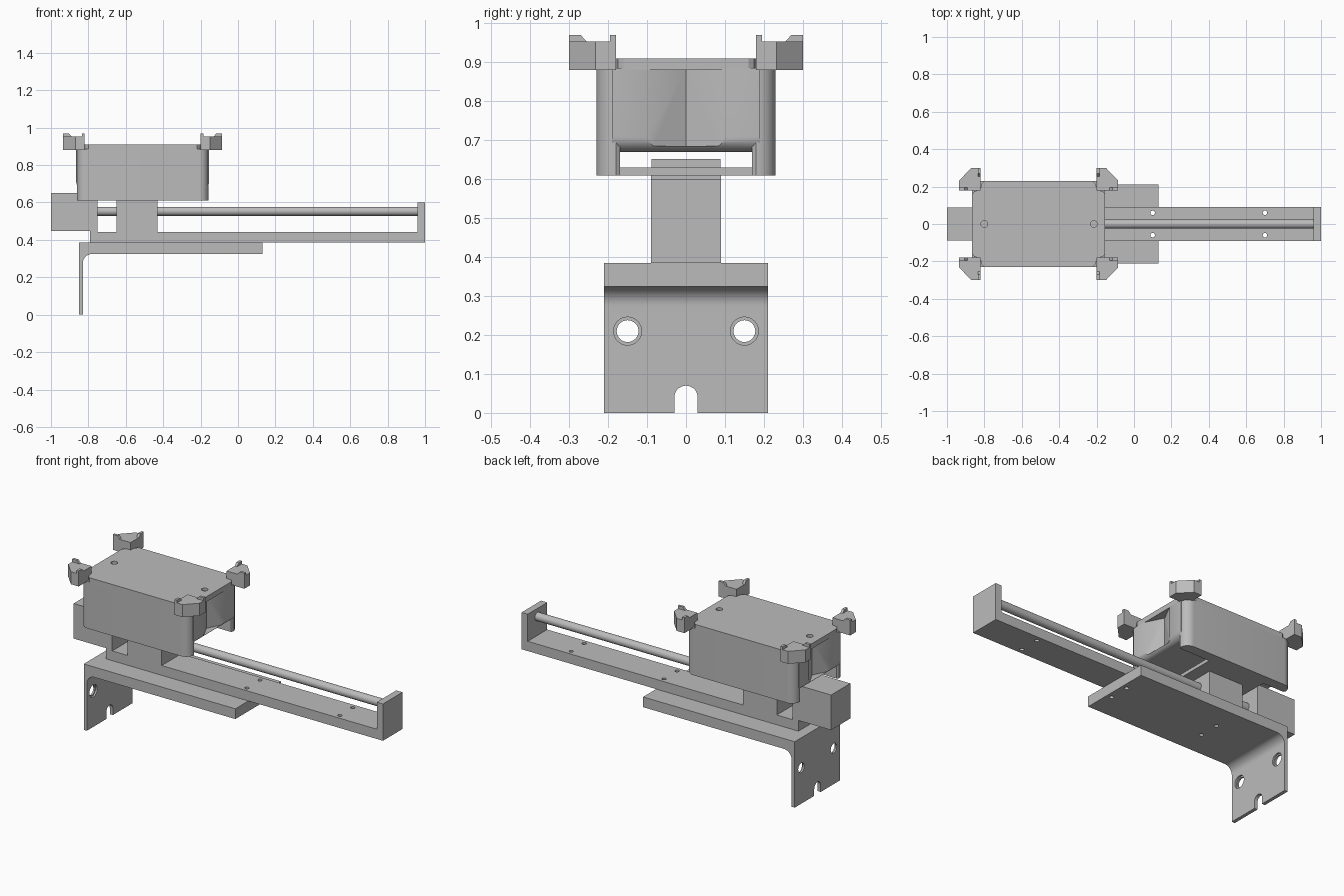
import bpy, bmesh, math
from mathutils import Vector

if "Cube" in bpy.data.objects:
    bpy.data.objects.remove(bpy.data.objects["Cube"])

grey = bpy.data.materials.new("plain grey")
grey.use_nodes = True
COLOUR = (0.5, 0.5, 0.5, 1)
grey.diffuse_color = COLOUR
grey.node_tree.nodes["Principled BSDF"].inputs["Base Color"].default_value = COLOUR

AXES = {"x": lambda u, v, w: (w, u, v),
        "y": lambda u, v, w: (u, w, v),
        "z": lambda u, v, w: (u, v, w)}


def prism(name, points, start, end, axis="z"):
    """Extrude a flat outline along an axis."""
    place = AXES[axis]
    bm = bmesh.new()
    face = bm.faces.new([bm.verts.new(place(u, v, start)) for u, v in points])
    grown = bmesh.ops.extrude_face_region(bm, geom=[face])["geom"]
    shift = Vector(place(0, 0, end - start))
    bmesh.ops.translate(bm, vec=shift, verts=[g for g in grown if isinstance(g, bmesh.types.BMVert)])
    bmesh.ops.recalc_face_normals(bm, faces=bm.faces)
    mesh = bpy.data.meshes.new(name)
    bm.to_mesh(mesh)
    bm.free()
    mesh.materials.append(grey)
    obj = bpy.data.objects.new(name, mesh)
    bpy.context.collection.objects.link(obj)
    return obj


def box(name, x, y, z):
    return prism(name, [(x[0], y[0]), (x[1], y[0]), (x[1], y[1]), (x[0], y[1])], *z)


def arc(cx, cy, r, a, b, n=10):
    steps = [math.radians(a + (b - a) * i / n) for i in range(n + 1)]
    return [(cx + r * math.cos(t), cy + r * math.sin(t)) for t in steps]


def cylinder(name, u, v, r, start, end, axis="z"):
    return prism(name, arc(u, v, r, 0, 360, 32)[:-1], start, end, axis)


def activate(obj):
    bpy.ops.object.select_all(action="DESELECT")
    obj.select_set(True)
    bpy.context.view_layer.objects.active = obj


def cut(obj, cutters):
    activate(obj)
    for cutter in cutters:
        cutter.hide_render = True
        mod = obj.modifiers.new("cut", "BOOLEAN")
        mod.operation = "DIFFERENCE"
        mod.solver = "EXACT"
        mod.object = cutter
        bpy.ops.object.modifier_apply(modifier=mod.name)
        bpy.data.objects.remove(cutter)


def smooth(obj):
    activate(obj)
    bpy.ops.object.shade_smooth_by_angle(angle=math.radians(32))


def screw_holes(xs):
    return [cylinder("cutter", x, s * 0.06, 0.012, 0.3, 0.5) for x in xs for s in (-1, 1)]


# Angle bracket with countersunk holes and an open slot
bracket = prism("angle_bracket",
                [(-0.85, 0), (-0.83, 0)] + arc(-0.78, 0.275, 0.05, 180, 90)
                + [(0.13, 0.325), (0.13, 0.385), (-0.85, 0.385)], -0.21, 0.21, "y")
cutters = screw_holes((-0.5, 0.1))
for side in (-1, 1):
    cutters.append(cylinder("cutter", side * 0.15, 0.21, 0.028, -0.9, -0.8, "x"))
    cutters.append(cylinder("cutter", side * 0.15, 0.21, 0.036, -0.84, -0.8, "x"))
cutters.append(prism("cutter", arc(0, 0.04, 0.03, 0, 180) + [(-0.03, -0.1), (0.03, -0.1)],
                     -0.9, -0.8, "x"))
cut(bracket, cutters)
smooth(bracket)

# Linear rail: base with end walls, motor, rod and carriage
rail = prism("rail_base", [(-0.79, 0.385), (1, 0.385), (1, 0.6), (0.96, 0.6), (0.96, 0.442),
                           (-0.75, 0.442), (-0.75, 0.6), (-0.79, 0.6)], -0.09, 0.09, "y")
cut(rail, screw_holes((-0.5, 0.1, 0.7)))
smooth(rail)
box("motor_block", (-1, -0.752), (-0.089, 0.089), (0.447, 0.652))
smooth(cylinder("guide_rod", 0, 0.553, 0.024, -0.76, 0.965, "x"))
box("carriage", (-0.65, -0.43), (-0.09, 0.09), (0.44, 0.612))
box("carriage_plate", (-0.72, -0.36), (-0.175, 0.175), (0.61, 0.63))

# Housing core with rounded lower ends and a shallow V recess in each end
CX = -0.51
core = prism("housing_core", [(CX - 0.355, 0.885)] + arc(CX - 0.315, 0.71, 0.04, 180, 270)
             + arc(CX + 0.315, 0.71, 0.04, 270, 360) + [(CX + 0.355, 0.885)], -0.19, 0.19, "y")
cut(core, [prism("cutter", [(CX + s * 0.37, -0.13), (CX + s * 0.37, 0.13), (CX + s * 0.305, 0)],
                 0.685, 0.88) for s in (-1, 1)])
smooth(core)

# Side walls with rounded outer corners
for side, label in ((-1, "right"), (1, "left")):
    outline = ([(CX - 0.345, 0.17), (CX + 0.345, 0.17)] + arc(CX + 0.302, 0.18, 0.05, 0, 90)
               + arc(CX - 0.302, 0.18, 0.05, 90, 180))
    smooth(prism(label + "_side_wall", [(x, side * y) for x, y in outline], 0.61, 0.885))

# Lid with relieved corners and two shallow round recesses
quarter = [(0.355, 0.16), (0.345, 0.175), (0.312, 0.182), (0.305, 0.215), (0.29, 0.23)]
outline = []
for sx, sy in ((1, 1), (-1, 1), (-1, -1), (1, -1)):
    pts = [(CX + sx * x, sy * y) for x, y in quarter]
    outline += pts if sx == sy else pts[::-1]
lid = prism("housing_lid", outline, 0.88, 0.91)
cut(lid, [cylinder("cutter", x, 0, 0.018, 0.895, 0.95) for x in (-0.8, -0.215)])
smooth(lid)

# Corner clips, each with two sloped lips
for sx, lx in ((-1, "rear"), (1, "fore")):
    for sy, ly in ((-1, "right"), (1, "left")):
        name = f"{lx}_{ly}_clip"
        prism(name, [(CX + sx * x, sy * y) for x, y in
                     ((0.31, 0.18), (0.425, 0.18), (0.425, 0.232), (0.36, 0.3), (0.31, 0.3))],
              0.88, 0.953)
        lip = [(0, 0.95), (0, 0.97), (-0.03, 0.97), (-0.045, 0.953), (-0.045, 0.95)]
        prism(name + "_end_lip", [(CX + sx * (0.425 + u), z) for u, z in lip],
              sy * 0.18, sy * 0.195, "y")
        prism(name + "_side_lip", [(sy * (0.3 + u), z) for u, z in lip],
              CX + sx * 0.31, CX + sx * 0.325, "x")
